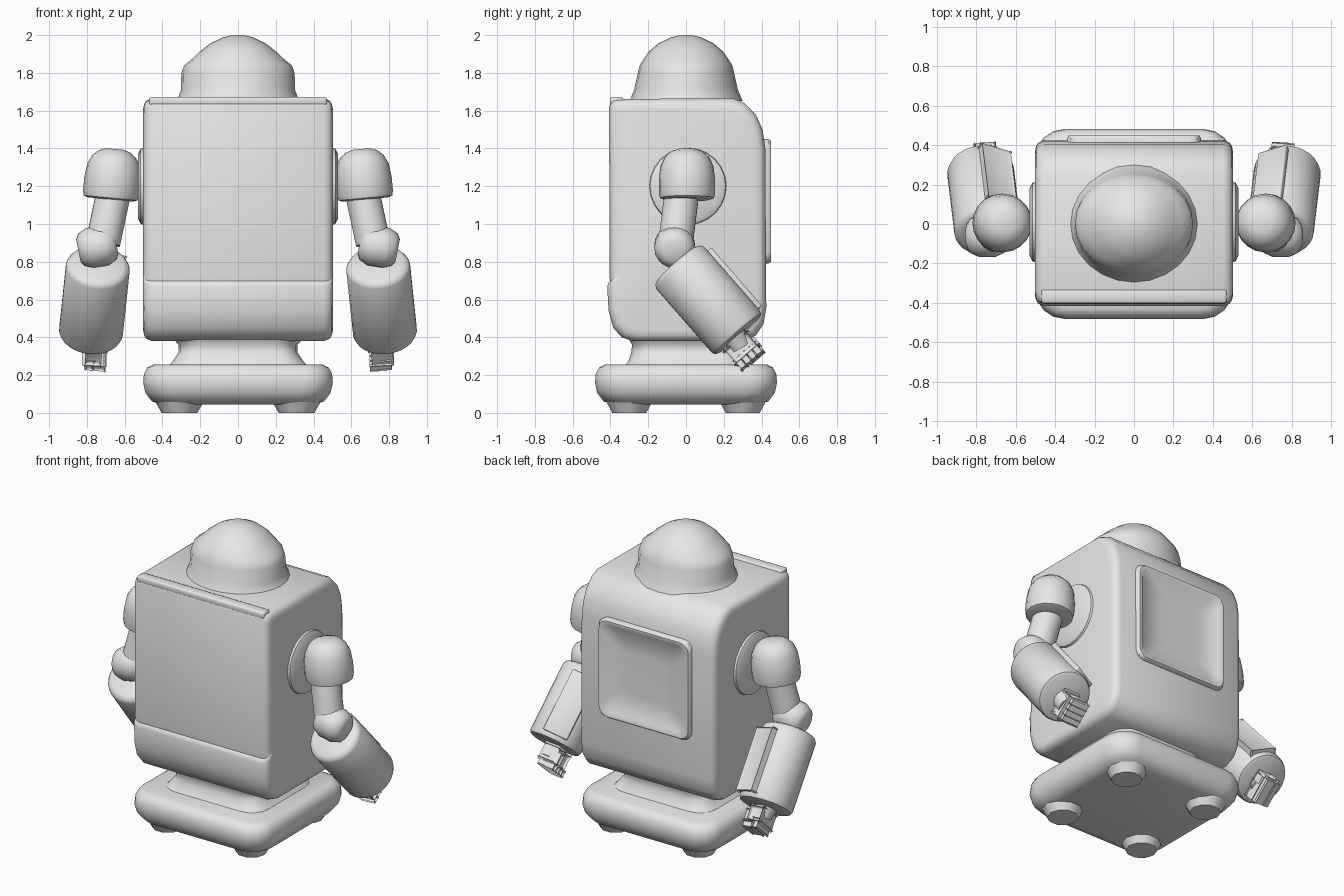
import bpy, bmesh, math
from mathutils import Vector, Matrix

cube = bpy.data.objects.get("Cube")
if cube:
    bpy.data.objects.remove(cube, do_unlink=True)

grey = bpy.data.materials.new("light grey")
grey.use_nodes = True
grey.diffuse_color = (0.8, 0.8, 0.8, 1)
grey.node_tree.nodes["Principled BSDF"].inputs["Base Color"].default_value = (0.8, 0.8, 0.8, 1)


def finish(name, bm, angle=40):
    bmesh.ops.recalc_face_normals(bm, faces=bm.faces)
    mesh = bpy.data.meshes.new(name)
    bm.to_mesh(mesh)
    bm.free()
    mesh.materials.append(grey)
    obj = bpy.data.objects.new(name, mesh)
    bpy.context.collection.objects.link(obj)
    bpy.ops.object.select_all(action='DESELECT')
    obj.select_set(True)
    bpy.context.view_layer.objects.active = obj
    bpy.ops.object.shade_smooth_by_angle(angle=math.radians(angle))
    return obj


def loft(name, rings, angle=40):
    """Skin a list of matching point rings and cap both ends."""
    bm = bmesh.new()
    loops = [[bm.verts.new(p) for p in ring] for ring in rings]
    n = len(loops[0])
    for lo, hi in zip(loops, loops[1:]):
        for i in range(n):
            j = (i + 1) % n
            bm.faces.new((lo[i], lo[j], hi[j], hi[i]))
    bm.faces.new(loops[0])
    bm.faces.new(loops[-1])
    return finish(name, bm, angle)


def rounded(rx, ry, corner, steps=5):
    """Outline of a rounded rectangle."""
    pts = []
    for q, (sx, sy) in enumerate(((1, 1), (-1, 1), (-1, -1), (1, -1))):
        for k in range(steps):
            a = math.pi / 2 * (q + k / (steps - 1))
            pts.append((sx * (rx - corner) + corner * math.cos(a),
                        sy * (ry - corner) + corner * math.sin(a)))
    return pts


def tube(name, a, b, profile, sides=20, angle=40):
    """Turned part along a-b; profile holds (fraction, radius) pairs."""
    a, b = Vector(a), Vector(b)
    turn = (b - a).to_track_quat('Z', 'Y')
    rings = []
    for t, r in profile:
        rings.append([a.lerp(b, t) + turn @ Vector((r * math.cos(k * math.tau / sides),
                      r * math.sin(k * math.tau / sides), 0)) for k in range(sides)])
    return loft(name, rings, angle)


def block(name, centre, axes, size, bevel=0.01):
    """Softened box aligned to three axis vectors."""
    bm = bmesh.new()
    bmesh.ops.create_cube(bm, size=1)
    rot = Matrix(axes).transposed()
    for v in bm.verts:
        v.co = Vector(centre) + rot @ Vector([c * s for c, s in zip(v.co, size)])
    bmesh.ops.bevel(bm, geom=bm.edges[:], offset=bevel, segments=2, profile=0.5, affect='EDGES')
    return finish(name, bm, 50)


WORLD = (Vector((1, 0, 0)), Vector((0, 1, 0)), Vector((0, 0, 1)))

# Body: side profile skinned across the width with rounded ends
side = [(-.28, .38), (-.34, .40), (-.385, .45), (-.41, .54), (-.417, .67), (-.41, .69),
        (-.402, .697), (-.405, .72), (-.407, 1.62), (-.395, 1.655), (-.36, 1.662),
        (.25, 1.665), (.31, 1.64), (.37, 1.58), (.405, 1.50), (.42, 1.40),
        (.425, .56), (.41, .47), (.37, .41), (.30, .38)]
rings = []
ends = [(.502, .055), (.497, .03), (.485, .012), (.455, 0)]
for x, inset in [(-x, i) for x, i in ends] + ends[::-1]:
    sy, sz = 1 - inset / .42, 1 - inset / .64
    rings.append([(x, y * sy, 1.02 + (z - 1.02) * sz) for y, z in side])
loft("body", rings, 45)
block("front_top_lip", (0, -.368, 1.65), WORLD, (.94, .07, .045), .012)

# Framed panel on the back
loft("back_panel", [[(x, y, 1.12 + z) for x, z in rounded(w, w - .01, .06)]
     for w, y in ((.34, .40), (.34, .435), (.33, .45), (.312, .45), (.295, .436), (.15, .43))])

# Waist and base
loft("waist", [[(x, y, z) for x, y in rounded(rx, ry, .12)] for rx, ry, z in
     ((.375, .33, .24), (.345, .305, .275), (.315, .29, .32), (.315, .285, .36), (.35, .31, .40))], 60)
loft("base", [[(x, y, z) for x, y in rounded(rx, rx - .02, c)] for rx, c, z in
     ((.40, .12, .045), (.455, .14, .06), (.49, .15, .105), (.502, .15, .16),
      (.498, .15, .205), (.48, .14, .24), (.45, .13, .255))], 60)
for sx in (-1, 1):
    for sy in (-1, 1):
        tube(f"foot_{'left' if sx > 0 else 'right'}_{'back' if sy > 0 else 'front'}",
             (sx * .31, sy * .30, 0), (sx * .31, sy * .30, .08),
             ((0, .095), (.3, .108), (1, .14)), 10)

# Domed head
loft("head", [[(rx * math.cos(k * math.tau / 24), ry * math.sin(k * math.tau / 24), z)
     for k in range(24)] for rx, ry, z in
     ((.33, .30, 1.65), (.315, .29, 1.675), (.302, .275, 1.71), (.30, .255, 1.80),
      (.285, .245, 1.84), (.245, .225, 1.872), (.20, .195, 1.915), (.145, .145, 1.957),
      (.08, .08, 1.988), (.03, .03, 2.0))], 60)


def arm(s, label):
    def at(x, y, z):
        return Vector((s * x, y, z))

    tube(label + "_shoulder_mount", at(.48, .01, 1.2), at(.53, .01, 1.2),
         ((0, .21), (.7, .20), (1, .17)), 24)
    tube(label + "_shoulder", at(.65, .005, 1.397), at(.675, .005, 1.13),
         ((0, .045), (.05, .085), (.16, .118), (.33, .14), (.6, .149),
          (.88, .149), (.97, .143), (1, .12)), 20, 50)
    tube(label + "_upper_arm", at(.655, -.02, 1.18), at(.715, -.055, .90), ((0, .092), (1, .092)))
    tube(label + "_elbow", at(.645, -.06, .90), at(.845, -.06, .86),
         ((0, .06), (.08, .088), (.3, .108), (.7, .108), (.92, .088), (1, .06)), 20, 60)

    # Forearm cylinder with an access plate
    top, end = at(.74, -.05, .79), at(.78, .28, .412)
    tube(label + "_forearm", top, end,
         ((0, .135), (.02, .158), (.06, .17), (.95, .17), (.985, .162), (1, .145)), 28)
    along = (end - top).normalized()
    up = along.cross(Vector((1, 0, 0))).normalized()
    if up.z < 0:
        up = -up
    tilt = math.radians(25)
    across = along.cross(up)
    if across.x * s > 0:
        across = -across
    out = up * math.cos(tilt) + across * math.sin(tilt)
    block(label + "_forearm_plate", top.lerp(end, .52) + out * .163,
          (along, out, along.cross(out)), (.41, .036, .16), .008)

    # Hand with curled fingers
    root = end - up * .035 + across * .02
    axes = (along, up, across)
    tube(label + "_wrist", end - along * .03 - up * .02, root + along * .05, ((0, .07), (1, .06)), 12)
    block(label + "_palm", root + along * .06, axes, (.09, .15, .085), .015)
    for i in range(4):
        knuckle = root + up * (.0375 * (i - 1.5))
        block(f"{label}_finger_{i + 1}", knuckle + along * .115 - across * .015,
              axes, (.06, .034, .04), .008)
        block(f"{label}_fingertip_{i + 1}", knuckle + along * .132 + across * .03,
              axes, (.034, .033, .07), .008)
    block(label + "_thumb", root + up * .05 + along * .075 + across * .055,
          axes, (.07, .035, .035), .008)


arm(1, "left")
arm(-1, "right")
